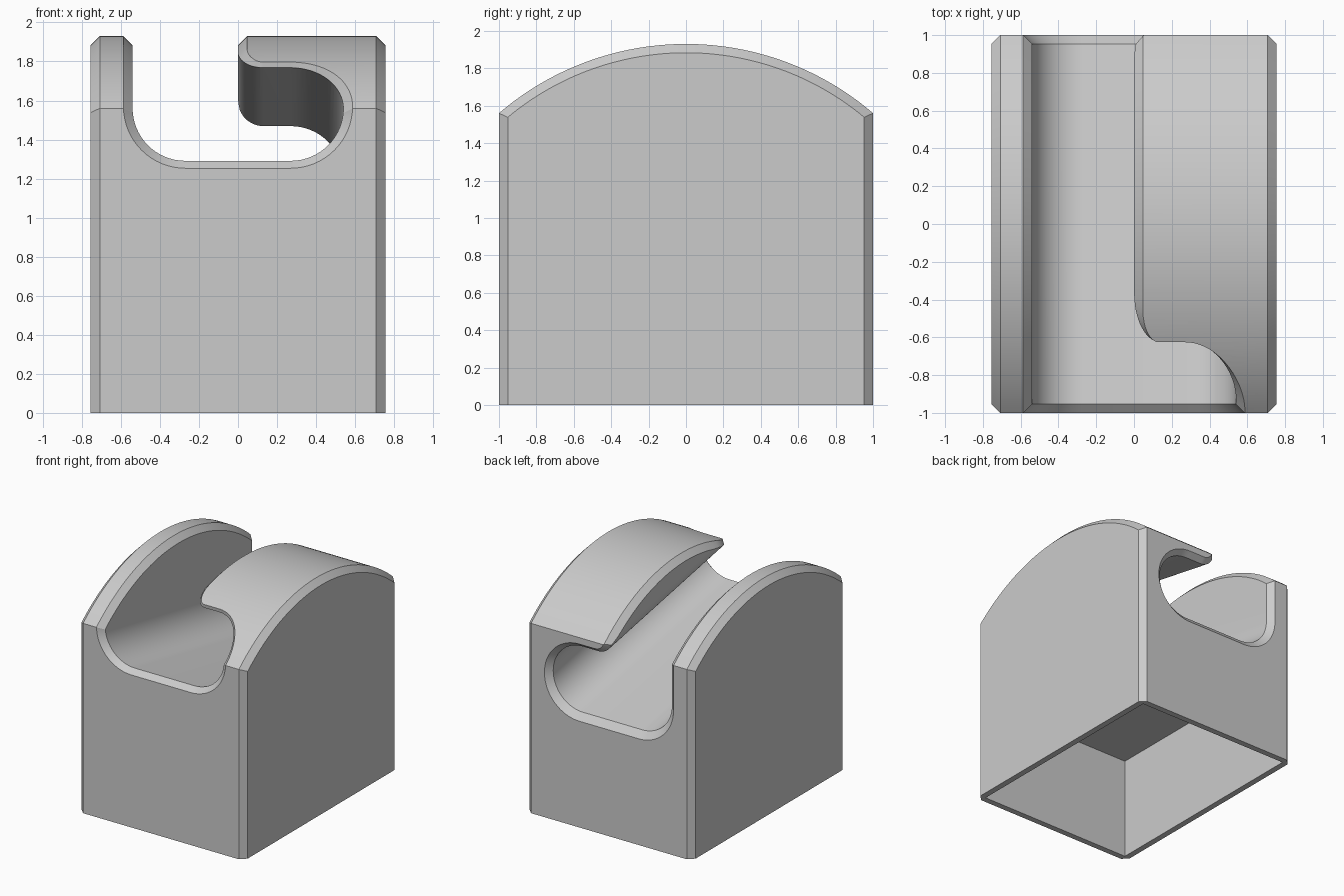
import bpy, bmesh, math
from mathutils import Vector

cube = bpy.data.objects.get("Cube")
if cube:
    bpy.data.objects.remove(cube, do_unlink=True)

HX, HY, C = 0.755, 1.0, 0.047        # half width, half depth, chamfer
R, ZC = 1.536, 0.394                 # dome radius and its axis height
SLOPE = 0.19                         # slot drops towards the back
FLOOR, SR, LIP = 1.11, 0.27, 0.13    # slot floor at y=0, slot radius, lip radius
MID, CEIL = FLOOR + SR, FLOOR + 2 * SR

grey = bpy.data.materials.new("plain grey")
grey.use_nodes = True
grey.diffuse_color = (0.6, 0.6, 0.6, 1)
grey.node_tree.nodes["Principled BSDF"].inputs["Base Color"].default_value = (0.6, 0.6, 0.6, 1)


def loft(name, rings):
    """Closed solid through equal rings of points."""
    bm = bmesh.new()
    rows = [[bm.verts.new(p) for p in ring] for ring in rings]
    n = len(rows[0])
    for a, b in zip(rows, rows[1:]):
        for i in range(n):
            j = (i + 1) % n
            bm.faces.new((a[i], a[j], b[j], b[i]))
    bm.faces.new(rows[0])
    bm.faces.new(rows[-1])
    bmesh.ops.recalc_face_normals(bm, faces=bm.faces)
    mesh = bpy.data.meshes.new(name)
    bm.to_mesh(mesh)
    bm.free()
    mesh.materials.append(grey)
    obj = bpy.data.objects.new(name, mesh)
    bpy.context.collection.objects.link(obj)
    return obj


def dome(y, radius=R):
    return ZC + math.sqrt(radius * radius - y * y)


def arc(cx, cz, r, start, end, steps):
    angles = [math.radians(start + (end - start) * i / steps) for i in range(steps + 1)]
    return [(cx + r * math.cos(a), cz + r * math.sin(a)) for a in angles]


# Domed block with chamfered corners and side edges
def block_ring(x, half, radius):
    ys = [half * (1 - 2 * i / 64) for i in range(65)]
    return [Vector((x, -half, 0)), Vector((x, half, 0))] + [Vector((x, y, dome(y, radius))) for y in ys]


block = loft("domed_block", [
    block_ring(-HX, HY - C, R - C), block_ring(-HX + C, HY, R),
    block_ring(HX - C, HY, R), block_ring(HX, HY - C, R - C)])


# Sloping hooked slot, flared at both ends
def slot_ring(y, d):
    pts = [(-2 * SR - d, 2.6)]
    pts += arc(-SR, MID, SR + d, 180, 270, 16)
    pts += arc(SR, MID, SR + d, -90, 90, 32)
    pts += arc(LIP, CEIL + LIP, LIP - d, 270, 180, 12)
    pts += [(d, 2.6)]
    return [Vector((x, y, z - SLOPE * y)) for x, z in pts]


slot = loft("slot_cutter", [
    slot_ring(-HY - C, 2 * C), slot_ring(-HY + C, 0),
    slot_ring(HY - C, 0), slot_ring(HY + C, 2 * C)])

# Hollow underside
cavity = loft("cavity_cutter", [
    [Vector((sx * (HX - 0.05), sy * (HY - 0.05), z)) for sx, sy in ((-1, -1), (1, -1), (1, 1), (-1, 1))]
    for z in (-0.1, 0.85)])


# Chamfer along the edge between the slot wall and the dome
def edge_chamfer(name, path):
    """path: (edge point, slot wall normal into the material)"""
    rings = []
    for i, (e, wall) in enumerate(path):
        t = (path[min(i + 1, len(path) - 1)][0] - path[max(i - 1, 0)][0]).normalized()
        up = Vector((0, e.y, e.z - ZC)).normalized()
        along_dome = t.cross(up).normalized()
        if along_dome.dot(wall) < 0:
            along_dome.negate()
        along_wall = t.cross(wall).normalized()
        if along_wall.dot(up) > 0:
            along_wall.negate()
        a, b = e + along_wall * C, e + along_dome * C
        rings.append([a + (a - b) * 0.3, b + (b - a) * 0.3, e + (up - wall) * 0.03])
    return loft(name, rings)


def front_hit(x, z, nx, nz):
    """Where a sloping slot line leaves the dome at the front."""
    q, k = z - ZC, 1 + SLOPE * SLOPE
    y = (SLOPE * q - math.sqrt((SLOPE * q) ** 2 - k * (q * q - R * R))) / k
    return Vector((x, y, z - SLOPE * y)), Vector((nx, nz * SLOPE, nz)).normalized()


END = HY + 0.06
left_path = [(Vector((-2 * SR, y, dome(y))), Vector((-1, 0, 0)))
             for y in [END * (1 - 2 * i / 40) for i in range(41)]]

curl = [front_hit(x, z, (LIP - x) / LIP, (CEIL + LIP - z) / LIP)
        for x, z in arc(LIP, CEIL + LIP, LIP, 180, 270, 12)]
curl += [front_hit(x, z, (x - SR) / SR, (z - MID) / SR)
         for x, z in arc(SR, MID, SR, 90, -15, 24)]
y_start = curl[0][0].y
hook_path = [(Vector((0, y, dome(y))), Vector((1, 0, 0)))
             for y in [END + (y_start - END) * i / 30 for i in range(30)]] + curl

cutters = [slot, cavity,
           edge_chamfer("wall_edge_cutter", left_path),
           edge_chamfer("hook_edge_cutter", hook_path)]

# Cut everything out of the block
bpy.ops.object.select_all(action='DESELECT')
bpy.context.view_layer.objects.active = block
block.select_set(True)
for cutter in cutters:
    cutter.hide_render = True
    mod = block.modifiers.new(cutter.name, 'BOOLEAN')
    mod.operation = 'DIFFERENCE'
    mod.solver = 'EXACT'
    mod.object = cutter
    bpy.ops.object.modifier_apply(modifier=mod.name)
for cutter in cutters:
    bpy.data.objects.remove(cutter, do_unlink=True)

bpy.ops.object.shade_smooth_by_angle(angle=math.radians(20))
